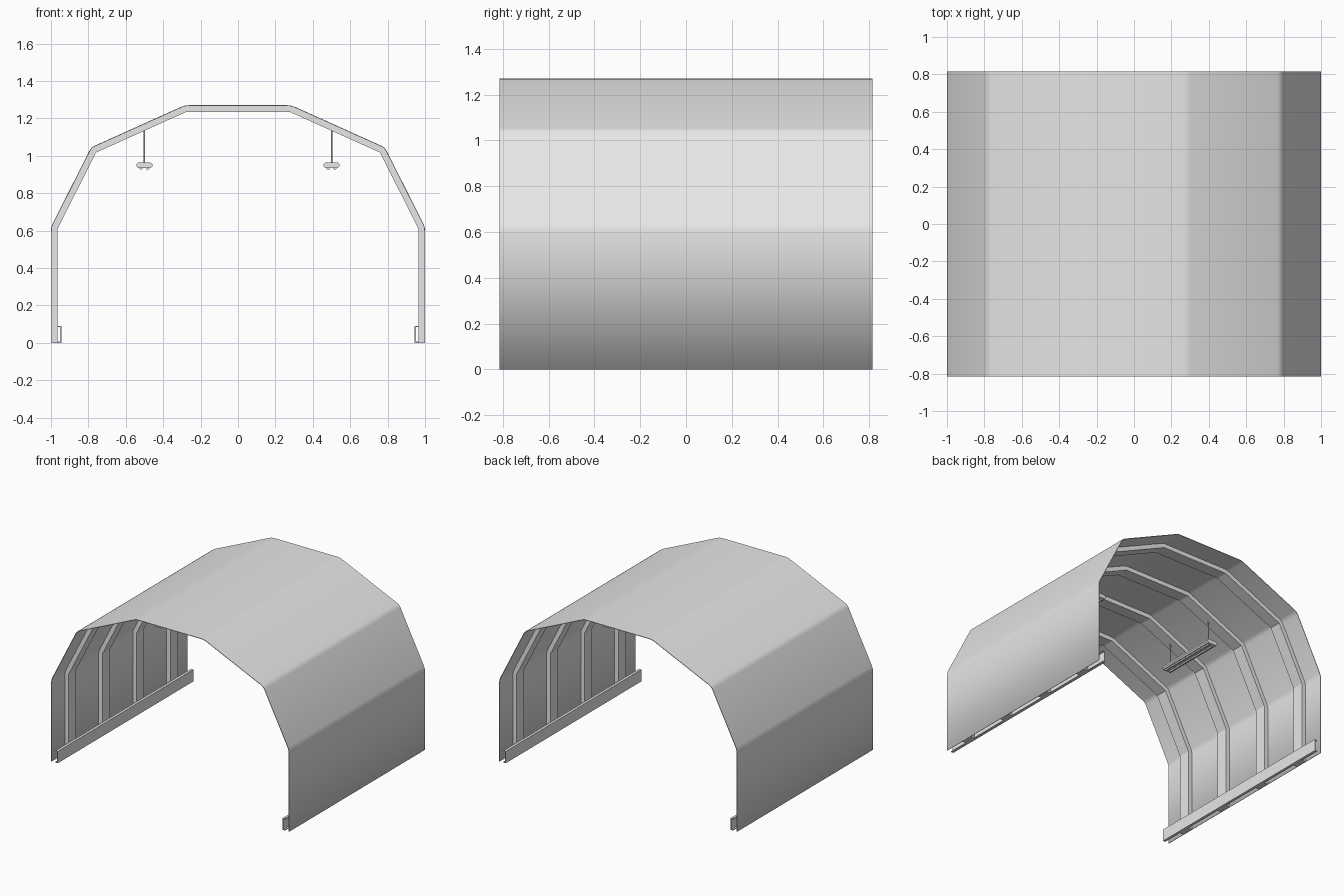
import bpy, bmesh
from mathutils import Vector

cube = bpy.data.objects.get("Cube")
if cube:
    bpy.data.objects.remove(cube, do_unlink=True)

grey = bpy.data.materials.new("light_grey")
grey.use_nodes = True
grey.diffuse_color = (0.8, 0.8, 0.8, 1)
grey.node_tree.nodes["Principled BSDF"].inputs["Base Color"].default_value = (0.8, 0.8, 0.8, 1)

HALF_LENGTH = 0.815
THICK = 0.004
RIB_Y = (-0.61, -0.205, 0.205, 0.61)


def extrude(name, outline, y0, y1, smooth=False):
    """Closed x-z outline swept along y, with sharp end caps."""
    bm = bmesh.new()
    n = len(outline)
    front = [bm.verts.new((p[0], y0, p[1])) for p in outline]
    back = [bm.verts.new((p[0], y1, p[1])) for p in outline]
    caps = [bm.faces.new(front), bm.faces.new(back[::-1])]
    for i in range(n):
        j = (i + 1) % n
        bm.faces.new((front[i], back[i], back[j], front[j])).smooth = smooth
    for cap in caps:
        for edge in cap.edges:
            edge.smooth = False
    bmesh.ops.recalc_face_normals(bm, faces=bm.faces)
    mesh = bpy.data.meshes.new(name)
    bm.to_mesh(mesh)
    bm.free()
    mesh.materials.append(grey)
    obj = bpy.data.objects.new(name, mesh)
    bpy.context.collection.objects.link(obj)
    return obj


def inset(path, d):
    """Mitred inward offset of an open path."""
    dirs = [(b - a).normalized() for a, b in zip(path, path[1:])]
    norms = [Vector((-v.y, v.x)) for v in dirs]
    out = [path[0] + norms[0] * d]
    for p, a, b in zip(path[1:], norms, norms[1:]):
        out.append(p + (a + b) * d / (1 + a.dot(b)))
    return out + [path[-1] + norms[-1] * d]


def soften(path, w):
    """Round each bend of a path with a narrow three point curve."""
    out = [path[0]]
    for a, p, b in zip(path, path[1:], path[2:]):
        s = p + (a - p).normalized() * w
        e = p + (b - p).normalized() * w
        out += [s, (s + 2 * p + e) / 4, e]
    return out + [path[-1]]


def rod(name, x, y, z0, z1, radius, axis="Z"):
    bpy.ops.mesh.primitive_cylinder_add(vertices=12, radius=radius, depth=z1 - z0)
    obj = bpy.context.object
    obj.name = name
    obj.location = (x, y, (z0 + z1) / 2)
    obj.data.materials.append(grey)
    bpy.ops.object.shade_smooth_by_angle()
    return obj


# Arch outline, from the left foot over the roof to the right foot
half = [Vector(p) for p in ((1, 0), (1, 0.62), (0.785, 1.045), (0.285, 1.27))]
arch = half + [Vector((-p.x, p.y)) for p in reversed(half)]

# Thin outer skin
skin = soften(arch, 0.02)
extrude("shell", skin + inset(skin, THICK)[::-1], -HALF_LENGTH, HALF_LENGTH, True)

# Four arched ribs, whose corners just break through the skin
rib = inset(arch, 0.003) + inset(arch, 0.036)[::-1]
for i, y in enumerate(RIB_Y):
    extrude(f"rib_{i + 1}", rib, y - 0.045, y + 0.045)

# Base rails and hanging lamps on both sides
channel = [(0.965, 0), (0.945, 0), (0.945, 0.09), (0.965, 0.09),
           (0.965, 0.084), (0.951, 0.084), (0.951, 0.006), (0.965, 0.006)]
half_lamp = [(0.03, 0.965), (0.042, 0.956), (0.042, 0.944), (0.034, 0.934)]
lamp = half_lamp + [(-x, z) for x, z in reversed(half_lamp)]

for side, s in (("left", 1), ("right", -1)):
    extrude(f"{side}_base_rail", [(s * x, z) for x, z in channel], -HALF_LENGTH, HALF_LENGTH)
    extrude(f"{side}_lamp_housing", [(s * 0.5 + x, z) for x, z in lamp], -0.245, 0.245)
    for k, dx in enumerate((-0.018, 0.018)):
        tube = rod(f"{side}_lamp_tube_{k + 1}", s * 0.5 + dx, 0, -0.235, 0.235, 0.009)
        tube.rotation_euler.x = 1.5708
        tube.location.z = 0.934
    for k, y in enumerate(RIB_Y[1:3]):
        rod(f"{side}_lamp_hanger_{k + 1}", s * 0.5, y, 0.96, 1.14, 0.004)
